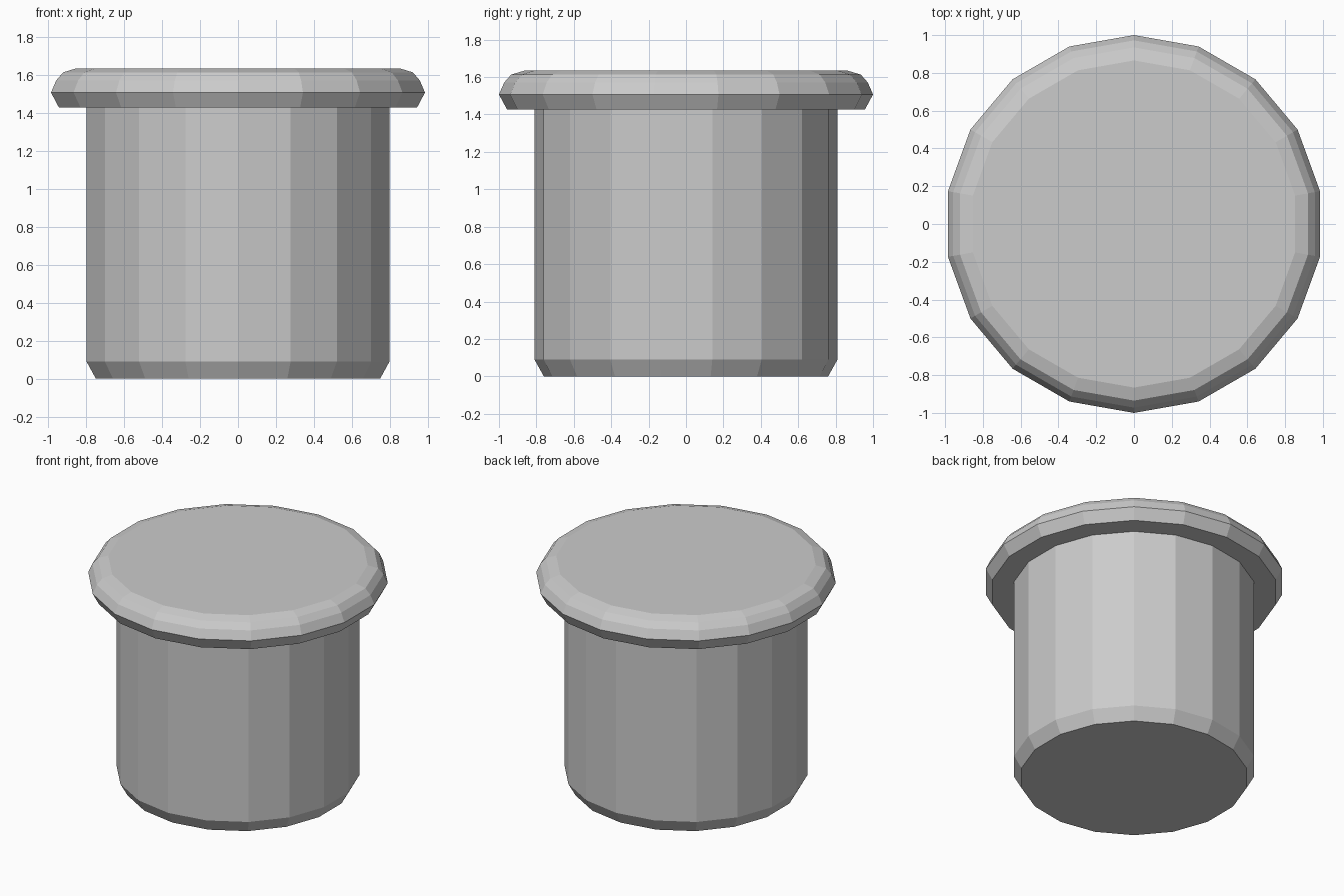
import bpy
import bmesh
from math import cos, sin, pi

cube = bpy.data.objects.get("Cube")
if cube:
    bpy.data.objects.remove(cube, do_unlink=True)

SIDES = 18

# Single plain grey
grey = bpy.data.materials.new("plain grey")
grey.use_nodes = True
colour = (0.6, 0.6, 0.6, 1)
grey.diffuse_color = colour
grey.node_tree.nodes["Principled BSDF"].inputs["Base Color"].default_value = colour


def turned(name, profile):
    """Closed flat-faced solid turned about z from (radius, height) pairs."""
    bm = bmesh.new()
    rings = []
    for r, z in profile:
        angles = [pi / 2 + 2 * pi * i / SIDES for i in range(SIDES)]
        rings.append([bm.verts.new((r * cos(a), r * sin(a), z)) for a in angles])
    for low, high in zip(rings, rings[1:]):
        for i in range(SIDES):
            j = (i + 1) % SIDES
            bm.faces.new((low[i], low[j], high[j], high[i]))
    bm.faces.new(rings[0][::-1])
    bm.faces.new(rings[-1])
    bmesh.ops.recalc_face_normals(bm, faces=bm.faces)
    mesh = bpy.data.meshes.new(name)
    bm.to_mesh(mesh)
    bm.free()
    mesh.materials.append(grey)
    obj = bpy.data.objects.new(name, mesh)
    bpy.context.collection.objects.link(obj)
    return obj


# Straight body with a chamfered foot, running slightly into the lid
turned("body", [(0.76, 0), (0.81, 0.09), (0.81, 1.46)])

# Overhanging lid with an undercut rim and rounded top edge
turned("lid", [(0.957, 1.427), (1.0, 1.507), (0.972, 1.571),
               (0.935, 1.613), (0.866, 1.634)])
